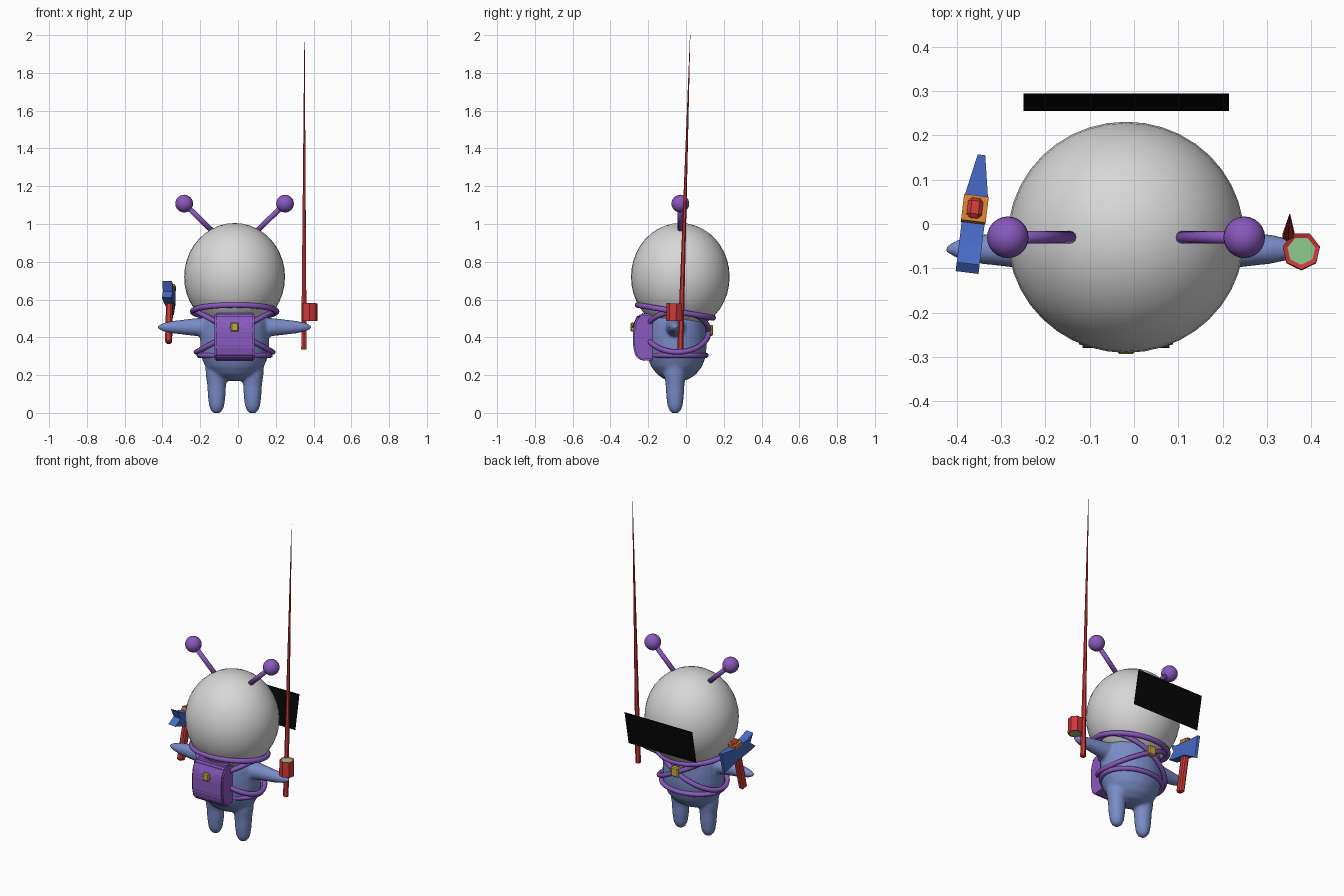
import bpy, bmesh, math
from mathutils import Vector, Matrix

if "Cube" in bpy.data.objects:
    bpy.data.objects.remove(bpy.data.objects["Cube"])


def mat(name, c):
    m = bpy.data.materials.new(name)
    m.diffuse_color = (*c, 1)
    m.use_nodes = True
    m.node_tree.nodes["Principled BSDF"].inputs["Base Color"].default_value = m.diffuse_color
    return m


GREY = mat("helmet grey", (0.68, 0.68, 0.68))
SUIT = mat("suit blue", (0.19, 0.26, 0.57))
PURPLE = mat("strap purple", (0.25, 0.10, 0.51))
RED = mat("tool red", (0.62, 0.04, 0.04))
STEEL = mat("axe blue", (0.065, 0.145, 0.56))
GREEN = mat("reel green", (0.27, 0.57, 0.27))
GOLD = mat("buckle gold", (0.52, 0.42, 0.04))
ORANGE = mat("collar orange", (0.68, 0.22, 0.03))
BLACK = mat("visor black", (0.002, 0.002, 0.002))
CX = -0.018                                   # middle of the figure


def finish(name, bm, mats, smooth=False, matrix=None):
    if matrix:
        bm.transform(matrix)
    bmesh.ops.recalc_face_normals(bm, faces=bm.faces)
    for f in bm.faces:
        f.smooth = smooth
    me = bpy.data.meshes.new(name)
    bm.to_mesh(me)
    bm.free()
    for m in mats:
        me.materials.append(m)
    ob = bpy.data.objects.new(name, me)
    bpy.context.collection.objects.link(ob)
    return ob


def ball(name, centre, radii, m, seg=32):
    bm = bmesh.new()
    bmesh.ops.create_uvsphere(bm, u_segments=seg, v_segments=seg // 2, radius=1)
    return finish(name, bm, [m], True, Matrix.Translation(centre) @ Matrix.Diagonal((*radii, 1)))


def rod_between(bm, p, q, r1, r2, seg):
    p, q = Vector(p), Vector(q)
    d = q - p
    mx = Matrix.Translation((p + q) / 2) @ d.to_track_quat('Z', 'Y').to_matrix().to_4x4()
    bmesh.ops.create_cone(bm, cap_ends=True, segments=seg, radius1=r1, radius2=r2,
                          depth=d.length, matrix=mx)


def lathe(bm, profile, matrix, seg=28):
    rings = [[bm.verts.new(matrix @ Vector((r * math.cos(t), r * math.sin(t), z)))
              for t in (2 * math.pi * i / seg for i in range(seg))] for r, z in profile]
    for a, b in zip(rings, rings[1:]):
        for i in range(seg):
            j = (i + 1) % seg
            bm.faces.new((a[i], a[j], b[j], b[i]))
    bm.faces.new(rings[0][::-1])
    bm.faces.new(rings[-1])


def prism(points, lo, hi, place):
    bm = bmesh.new()
    a = [bm.verts.new(place(u, v, lo)) for u, v in points]
    b = [bm.verts.new(place(u, v, hi)) for u, v in points]
    n = len(points)
    bm.faces.new(a)
    bm.faces.new(b[::-1])
    for i in range(n):
        j = (i + 1) % n
        bm.faces.new((a[i], b[i], b[j], a[j]))
    return bm


def box(name, centre, size, m, bevel=0.0, matrix=None):
    bm = bmesh.new()
    bmesh.ops.create_cube(bm, size=1, matrix=Matrix.Translation(centre) @ Matrix.Diagonal((*size, 1)))
    if bevel:
        bmesh.ops.bevel(bm, geom=bm.edges[:], offset=bevel, segments=1, affect='EDGES')
    return finish(name, bm, [m], False, matrix)


def loop_strap(name, cy, z0, a, b, kx, ky, r):
    n, k = 48, 10
    bm = bmesh.new()
    pts = [Vector((CX + a * math.cos(t), cy + b * math.sin(t), z0 + kx * math.cos(t) + ky * math.sin(t)))
           for t in (2 * math.pi * i / n for i in range(n))]
    rings = []
    for i, p in enumerate(pts):
        tan = (pts[(i + 1) % n] - pts[i - 1]).normalized()
        side = tan.cross(Vector((0, 0, 1))).normalized()
        up = side.cross(tan)
        rings.append([bm.verts.new(p + r * (side * math.cos(s) + up * math.sin(s)))
                      for s in (2 * math.pi * j / k for j in range(k))])
    for i in range(n):
        c, d = rings[i], rings[(i + 1) % n]
        for j in range(k):
            l = (j + 1) % k
            bm.faces.new((c[j], c[l], d[l], d[j]))
    return finish(name, bm, [PURPLE], True)


# helmet and antennae
ball("helmet", (CX, -0.03, 0.72), (0.267, 0.261, 0.285), GREY, 40)
for s, side in ((-1, "left"), (1, "right")):
    tip = (CX + s * 0.267, -0.03, 1.108)
    ball(side + "_antenna_ball", tip, (0.047,) * 3, PURPLE, 24)
    bm = bmesh.new()
    rod_between(bm, (CX + s * 0.117, -0.03, 0.962), tip, 0.014, 0.014, 12)
    finish(side + "_antenna_stalk", bm, [PURPLE], True)

# visor sheet, leaning outward at the top
bm = bmesh.new()
bm.faces.new([bm.verts.new(p) for p in ((0.215, 0.255, 0.60), (-0.25, 0.255, 0.60),
                                        (-0.25, 0.295, 0.807), (0.215, 0.295, 0.807))])
finish("visor", bm, [BLACK])

# body: torso, legs and arms fused into one soft skin
bm = bmesh.new()
lathe(bm, [(0.03, 0.168), (0.075, 0.178), (0.12, 0.205), (0.155, 0.245), (0.175, 0.29), (0.183, 0.35),
           (0.182, 0.42), (0.176, 0.48), (0.15, 0.53)],
      Matrix.Translation((CX, -0.05, 0)) @ Matrix.Diagonal((1, 0.87, 1, 1)))
for s in (-1, 1):
    lathe(bm, [(0.012, -0.003), (0.028, 0.008), (0.04, 0.035), (0.047, 0.09), (0.05, 0.15), (0.058, 0.2),
               (0.06, 0.28)], Matrix.Translation((CX + s * 0.095, -0.058, 0)))
    lathe(bm, [(0.055, 0.05), (0.052, 0.16), (0.047, 0.21), (0.04, 0.27), (0.033, 0.33), (0.022, 0.38),
               (0.008, 0.408)],
          Matrix.Translation((CX, -0.057, 0.454)) @ Matrix.Rotation(s * math.pi / 2, 4, 'Y'))
body = finish("body", bm, [SUIT], True)
rm = body.modifiers.new("fuse", 'REMESH')
rm.mode, rm.voxel_size, rm.use_smooth_shade = 'VOXEL', 0.009, True
sm = body.modifiers.new("soften", 'SMOOTH')
sm.factor, sm.iterations = 0.5, 6

# collar, belt and the two crossed harness straps
loop_strap("collar_ring", -0.056, 0.537, 0.222, 0.2, 0, -0.034, 0.015)
loop_strap("belt", -0.04, 0.305, 0.188, 0.146, 0, 0, 0.014)
loop_strap("harness_strap_a", -0.045, 0.43, 0.203, 0.166, 0.108, 0, 0.014)
loop_strap("harness_strap_b", -0.045, 0.43, 0.203, 0.166, -0.108, 0, 0.014)
box("harness_buckle", (CX, 0.126, 0.437), (0.05, 0.034, 0.058), GOLD, 0.006)

# backpack with flap and clasp
bm = prism([(-0.17, 0.28), (-0.235, 0.275), (-0.268, 0.30), (-0.28, 0.35), (-0.28, 0.44), (-0.27, 0.49),
            (-0.24, 0.528), (-0.17, 0.525)], CX - 0.106, CX + 0.106, lambda u, v, w: (w, u, v))
bmesh.ops.bevel(bm, geom=bm.edges[:], offset=0.008, segments=2, affect='EDGES')
finish("backpack", bm, [PURPLE])
bm = prism([(-0.104, 0.512), (0.104, 0.512), (0.085, 0.5), (0.025, 0.452), (-0.025, 0.452), (-0.085, 0.5)],
           0, 0.016, lambda u, v, w: (CX + u, -0.287 + w + max(0, v - 0.452) * 0.45, v))
finish("backpack_flap", bm, [PURPLE])
box("backpack_clasp", (CX, -0.283, 0.454), (0.042, 0.022, 0.048), GOLD, 0.006)

# long tapering rod and its reel
bm = bmesh.new()
rod_between(bm, (0.349, -0.03, 0.335), (0.352, 0.022, 2.0), 0.016, 0.001, 6)
finish("long_rod", bm, [RED])
bm = bmesh.new()
rod_between(bm, (0.378, -0.062, 0.486), (0.378, -0.06, 0.58), 0.043, 0.043, 7)
caps = [f for f in bm.faces if abs(f.normal.z) > 0.9]
bmesh.ops.inset_individual(bm, faces=caps, thickness=0.011, depth=-0.004)
for f in caps:
    f.material_index = 1
finish("rod_reel", bm, [RED, GREEN])

# hand axe, tilted as one piece
AXE = (Matrix.Translation((-0.361, 0.022, 0.615)) @ Matrix.Rotation(math.radians(-7), 4, 'Z')
       @ Matrix.Rotation(math.radians(-13), 4, 'X'))
bm = prism([(-0.128, 0.055), (-0.075, 0.04), (0.035, 0.04), (0.125, 0.06), (0.125, -0.07), (0.035, -0.042),
            (-0.075, -0.04), (-0.128, -0.035), (-0.092, 0.008)], -0.026, 0.026,
           lambda u, v, w: (w * (0.33 if u > 0.1 else 1), u, v))
finish("axe_head", bm, [STEEL], False, AXE)
box("axe_handle", (0, 0, -0.09), (0.034, 0.046, 0.325), RED, 0.008, AXE)
box("axe_collar", (0, 0, 0.05), (0.056, 0.06, 0.022), ORANGE, 0, AXE)
